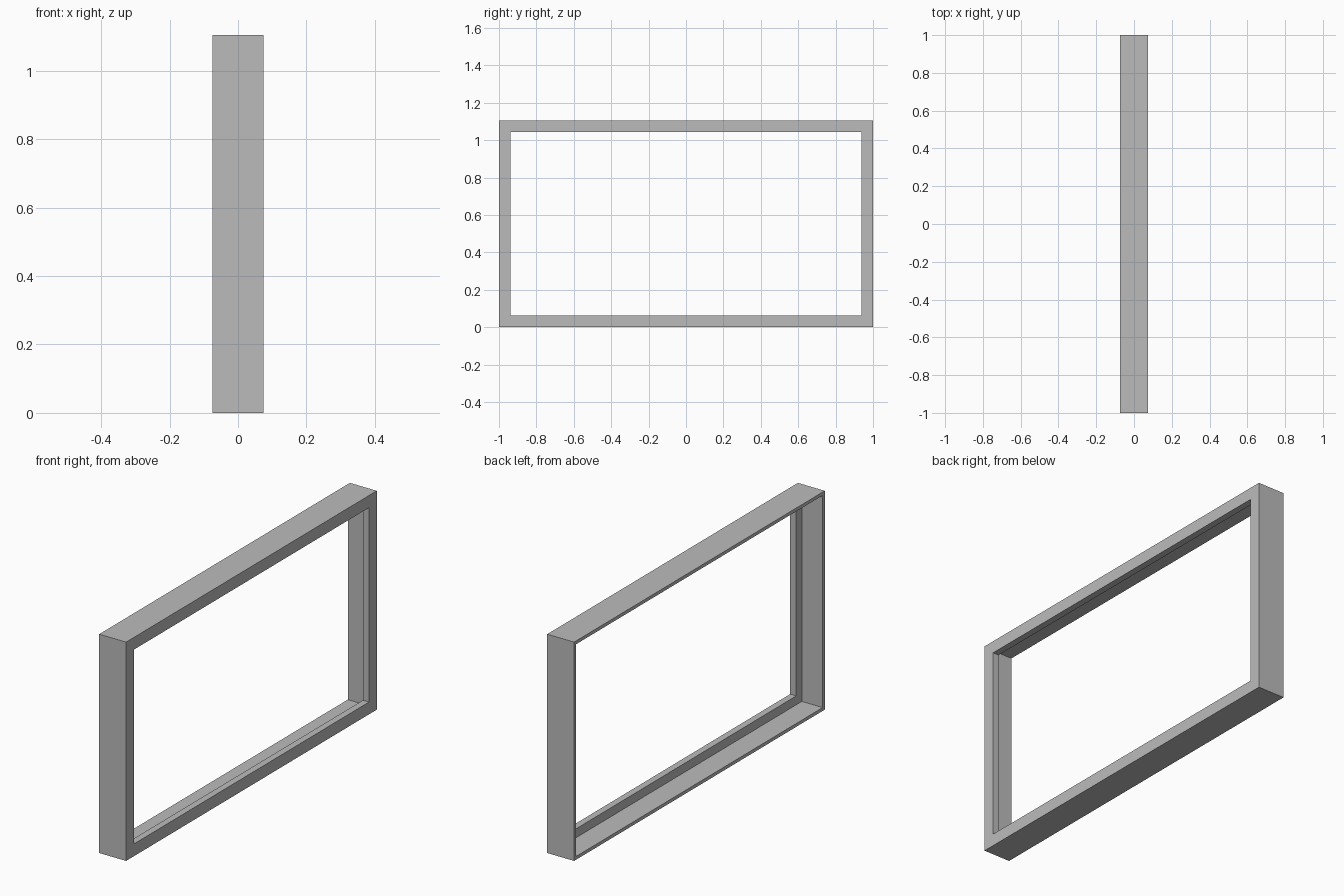
import bpy
import bmesh

cube = bpy.data.objects.get("Cube")
if cube:
    bpy.data.objects.remove(cube, do_unlink=True)

LENGTH, HEIGHT, DEPTH = 2.0, 1.105, 0.15
BORDER = 0.062   # width of the lip on the +x face
RIM = 0.017      # wall thickness around the recess
LIP = 0.034      # thickness of the lip

grey = bpy.data.materials.new("frame grey")
grey.use_nodes = True
colour = (0.5, 0.5, 0.5, 1.0)
grey.diffuse_color = colour
grey.node_tree.nodes["Principled BSDF"].inputs["Base Color"].default_value = colour

# L-shaped cross-section: (x, inset from the outer edge)
front, back = DEPTH / 2, -DEPTH / 2
profile = [(back, 0), (front, 0), (front, BORDER),
           (front - LIP, BORDER), (front - LIP, RIM), (back, RIM)]


def mitred_frame(name, section, length, height, material):
    """Sweep a section round a rectangle, with mitred corners."""
    bm = bmesh.new()
    rings = []
    for sy, sz in ((-1, -1), (1, -1), (1, 1), (-1, 1)):
        rings.append([bm.verts.new((x, sy * (length / 2 - inset),
                                    height / 2 + sz * (height / 2 - inset)))
                      for x, inset in section])
    count = len(section)
    for i, ring in enumerate(rings):
        following = rings[(i + 1) % len(rings)]
        for j in range(count):
            k = (j + 1) % count
            bm.faces.new((ring[j], ring[k], following[k], following[j]))
    bmesh.ops.recalc_face_normals(bm, faces=bm.faces)
    mesh = bpy.data.meshes.new(name)
    bm.to_mesh(mesh)
    bm.free()
    mesh.materials.append(material)
    obj = bpy.data.objects.new(name, mesh)
    bpy.context.collection.objects.link(obj)
    return obj


# Rectangular frame with a recess open towards -x
mitred_frame("rebated_frame", profile, LENGTH, HEIGHT, grey)
